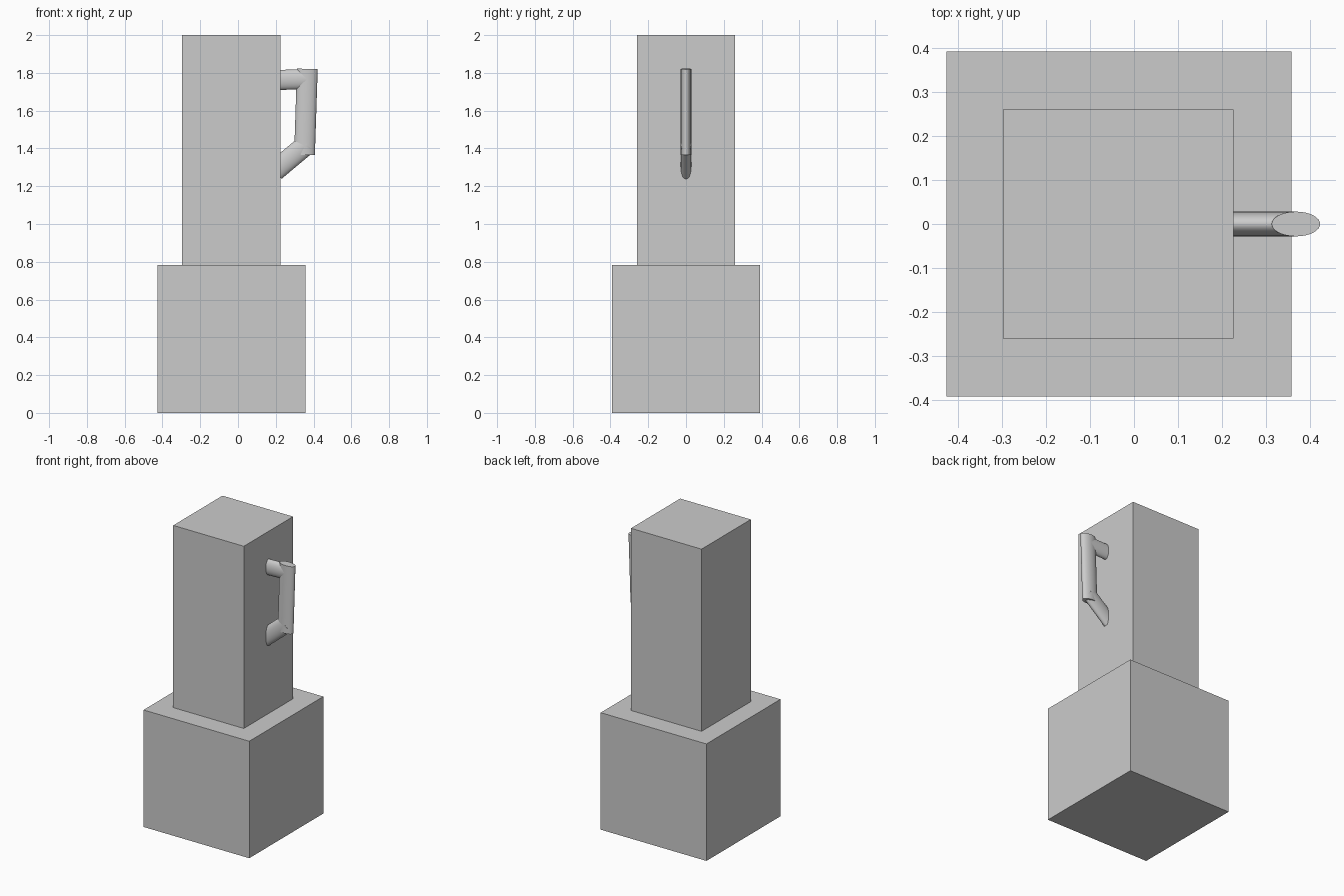
import bpy, math
from mathutils import Vector, Matrix

if "Cube" in bpy.data.objects:
    bpy.data.objects.remove(bpy.data.objects["Cube"])


def box(name, x0, x1, half_y, z0, z1):
    bpy.ops.mesh.primitive_cube_add(size=1)
    ob = bpy.context.object
    ob.name = name
    ob.data.transform(Matrix.Translation(((x0 + x1) / 2, 0, (z0 + z1) / 2))
                      @ Matrix.Diagonal((x1 - x0, 2 * half_y, z1 - z0, 1)))
    return ob


def oval_bar(name, start, end, wide=0.055, thin=0.028):
    """Oval rod between two (x, z) points, wide in the xz plane and thin in y."""
    a, b = Vector((start[0], 0, start[1])), Vector((end[0], 0, end[1]))
    d = b - a
    bpy.ops.mesh.primitive_cylinder_add(vertices=32, radius=1, depth=1)
    ob = bpy.context.object
    ob.name = name
    ob.data.transform(Matrix.Translation((a + b) / 2)
                      @ Matrix.Rotation(math.atan2(d.x, d.z), 4, 'Y')
                      @ Matrix.Diagonal((wide, thin, d.length, 1)))
    bpy.ops.object.shade_smooth_by_angle(angle=math.radians(40))
    return ob


# Wide base and narrower upper body
box("base", -0.425, 0.357, 0.391, 0, 0.782)
box("upper_body", -0.297, 0.225, 0.26, 0.782, 2)

# Handle on the right face: top arm, grip and slanted lower arm
oval_bar("handle_top_arm", (0.20, 1.762), (0.365, 1.767), wide=0.053)
oval_bar("handle_grip", (0.352, 1.366), (0.367, 1.821))
oval_bar("handle_lower_arm", (0.195, 1.281), (0.365, 1.423))
